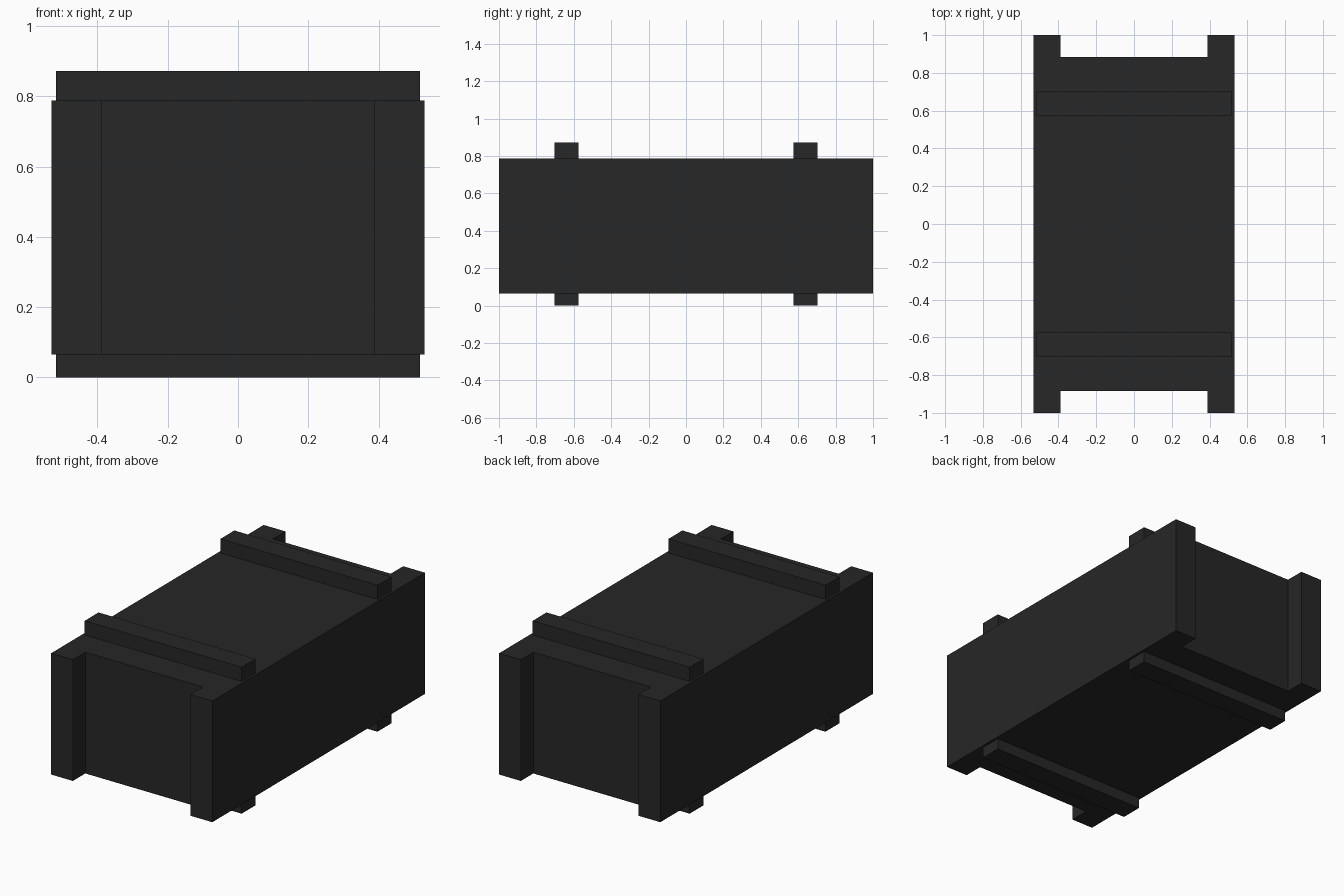
import bpy, bmesh

if "Cube" in bpy.data.objects:
    bpy.data.objects.remove(bpy.data.objects["Cube"])

dark = bpy.data.materials.new("dark_paint")
dark.diffuse_color = (0.02, 0.02, 0.02, 1)
dark.use_nodes = True
dark.node_tree.nodes["Principled BSDF"].inputs["Base Color"].default_value = dark.diffuse_color


def prism(name, outline, z0, z1):
    """Extrude an XY outline from z0 to z1."""
    bm = bmesh.new()
    face = bm.faces.new([bm.verts.new((x, y, z0)) for x, y in outline])
    ext = bmesh.ops.extrude_face_region(bm, geom=[face])
    top = [v for v in ext["geom"] if isinstance(v, bmesh.types.BMVert)]
    bmesh.ops.translate(bm, verts=top, vec=(0, 0, z1 - z0))
    bmesh.ops.recalc_face_normals(bm, faces=bm.faces)
    mesh = bpy.data.meshes.new(name)
    bm.to_mesh(mesh)
    bm.free()
    mesh.materials.append(dark)
    obj = bpy.data.objects.new(name, mesh)
    bpy.context.collection.objects.link(obj)
    return obj


# Crate body: H-shaped plan, side walls project past the recessed end panels
W, L, IN_X, IN_Y = 0.531, 1.0, 0.388, 0.883
Z0, Z1 = 0.066, 0.788
half = [(W, -L), (W, L), (IN_X, L), (IN_X, IN_Y)]
other = [(-x, -y) for x, y in half]
plan = [(IN_X, -IN_Y), (IN_X, -L)] + half + \
       [(-IN_X, IN_Y), (-IN_X, L), (-W, L), (-W, -L), (-IN_X, -L), (-IN_X, -IN_Y)]
prism("crate_body", plan, Z0, Z1)

# Cross battens on the lid and skids underneath
BX, BY, BW = 0.517, 0.639, 0.065
for end, s in (("front", -1), ("back", 1)):
    y0, y1 = s * BY - BW, s * BY + BW
    rect = [(-BX, y0), (BX, y0), (BX, y1), (-BX, y1)]
    prism(f"{end}_lid_batten", rect, Z1, 0.872)
    prism(f"{end}_bottom_skid", rect, 0.0, Z0)
